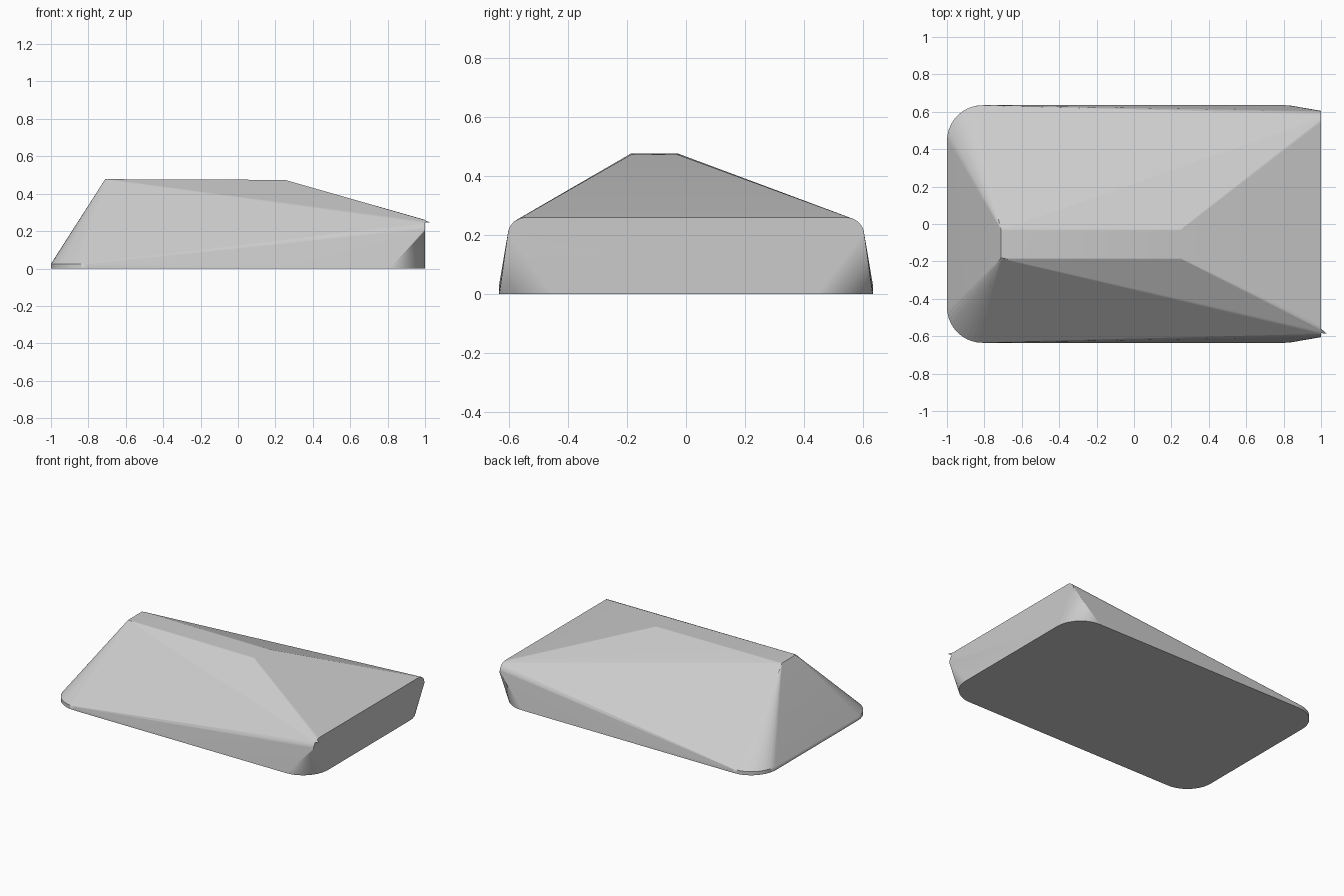
import bpy, bmesh, math
from mathutils import Vector

cube = bpy.data.objects.get("Cube")
if cube:
    bpy.data.objects.remove(cube, do_unlink=True)

grey = bpy.data.materials.new("plain grey")
grey.use_nodes = True
colour = (0.6, 0.6, 0.6, 1)
grey.diffuse_color = colour
grey.node_tree.nodes["Principled BSDF"].inputs["Base Color"].default_value = colour

HALF_Y = 0.635
RADIUS = 0.19
STEPS = 10


def arc(cx, cy, r, start, steps):
    """Points of a quarter circle, starting at an angle in degrees."""
    for i in range(steps + 1):
        a = math.radians(start + 90 * i / steps)
        yield cx + r * math.cos(a), cy + r * math.sin(a)


points = []
# Rounded base outline, with a thin upright lip round the low end
for sx, sy, start in ((1, 1, 0), (-1, 1, 90), (-1, -1, 180), (1, -1, 270)):
    for x, y in arc(sx * (1 - RADIUS), sy * (HALF_Y - RADIUS), RADIUS, start, STEPS):
        points.append((x, y, 0))
        if sx < 0:
            points.append((x, y, 0.025))
# Upright end with rounded upper corners
for side, start in ((1, 0), (-1, 90)):
    for y, z in arc(side * 0.545, 0.2, 0.06, start, 6):
        points.append((1, y, z))
# Flat ridge on top
for y in (-0.03, -0.185):
    points += [(-0.71, y, 0.478), (0.25, y, 0.474)]

bm = bmesh.new()
for p in points:
    bm.verts.new(p)
hull = bmesh.ops.convex_hull(bm, input=bm.verts)
loose = [v for v in bm.verts if not v.link_faces]
bmesh.ops.delete(bm, geom=loose, context="VERTS")
bmesh.ops.dissolve_limit(bm, angle_limit=math.radians(0.5),
                         verts=bm.verts, edges=bm.edges)
bmesh.ops.recalc_face_normals(bm, faces=bm.faces)

# Slightly soften the long edges between the sloping top planes
soft = [e for e in bm.edges
        if e.calc_length() > 0.6 and len(e.link_faces) == 2
        and math.radians(5) < e.calc_face_angle() < math.radians(50)
        and all(f.normal.z > 0.1 for f in e.link_faces)]
bmesh.ops.bevel(bm, geom=soft, offset=0.012, segments=2, profile=0.5,
                affect="EDGES", clamp_overlap=True)

mesh = bpy.data.meshes.new("wedge_body")
bm.to_mesh(mesh)
bm.free()
body = bpy.data.objects.new("wedge_body", mesh)
bpy.context.collection.objects.link(body)
mesh.materials.append(grey)

bpy.context.view_layer.objects.active = body
body.select_set(True)
bpy.ops.object.shade_smooth_by_angle(angle=math.radians(35))
weighted = body.modifiers.new("flat_large_faces", "WEIGHTED_NORMAL")
weighted.keep_sharp = True
